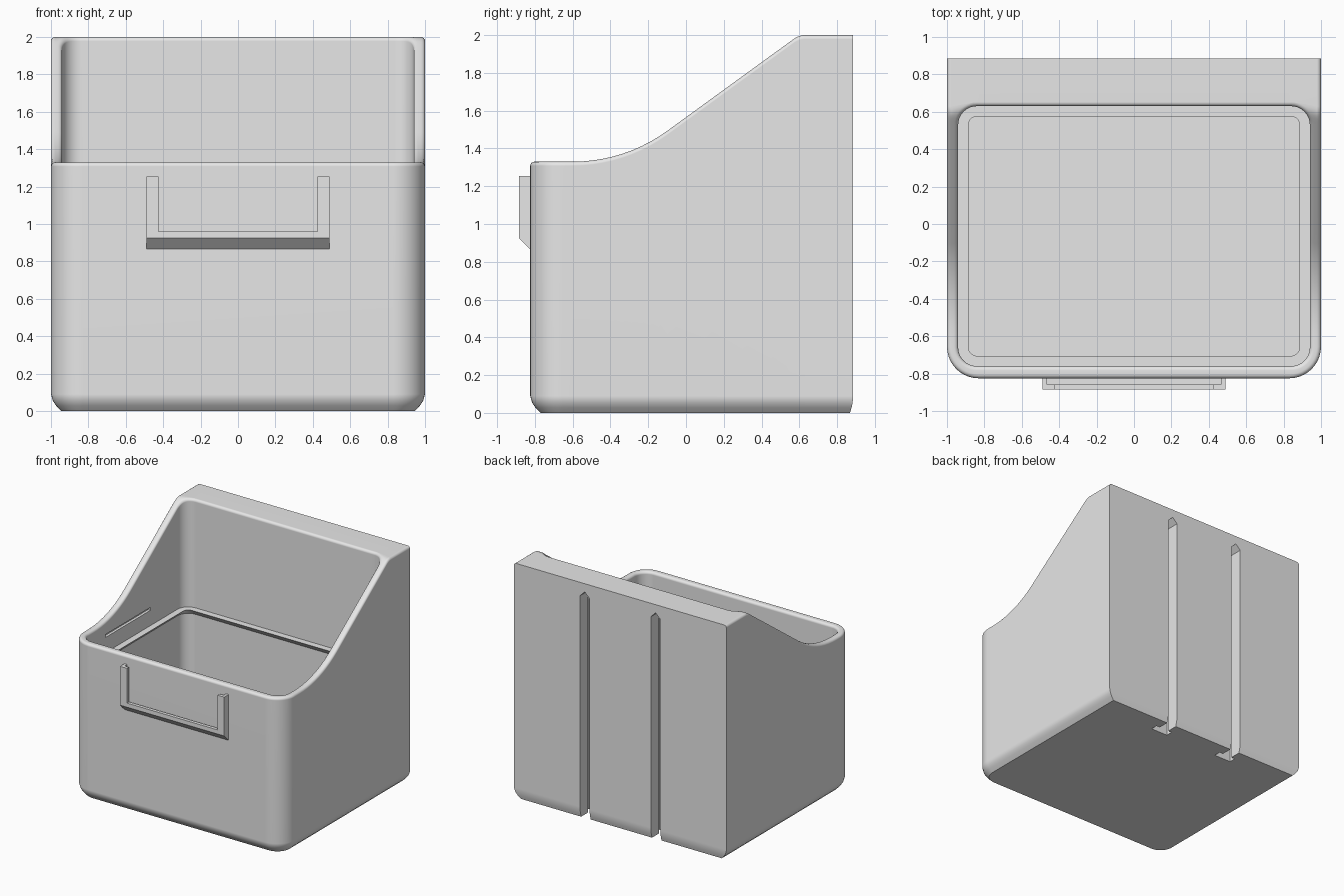
import bpy
import bmesh
from math import sin, cos, pi, radians

if "Cube" in bpy.data.objects:
    bpy.data.objects.remove(bpy.data.objects["Cube"], do_unlink=True)

# One plain grey plastic
grey = bpy.data.materials.new("light_grey_plastic")
grey.use_nodes = True
grey.diffuse_color = (0.8, 0.8, 0.8, 1)
grey.node_tree.nodes["Principled BSDF"].inputs["Base Color"].default_value = (0.8, 0.8, 0.8, 1)

LOW, HIGH = 1.33, 2.0            # rim heights at front and back
CURVE_Y, CURVE_R, TILT = -0.6, 0.85, radians(36)
SLOPE = sin(TILT) / cos(TILT)
LINE_Y = CURVE_Y + CURVE_R * sin(TILT)
LINE_Z = LOW + CURVE_R * (1 - cos(TILT))
KNEE_Y = LINE_Y + (HIGH - LINE_Z) / SLOPE
KNEE = 0.03
FRONT, BACK = -0.825, 0.885
WALL_BACK = 0.63


def rim_height(y):
    """Side profile: flat, concave sweep, straight ramp, soft knee, flat."""
    d = y - KNEE_Y
    if y <= CURVE_Y:
        return LOW
    if y <= LINE_Y:
        return LOW + CURVE_R - (CURVE_R ** 2 - (y - CURVE_Y) ** 2) ** 0.5
    if d <= -KNEE:
        return HIGH + SLOPE * d
    if d < KNEE:
        return HIGH - SLOPE * (KNEE - d) ** 2 / (4 * KNEE)
    return HIGH


SIDE_YS = [CURVE_Y + CURVE_R * sin(TILT * i / 10) for i in range(11)] + [0.1, 0.3, 0.45]
QUARTER = [pi / 2 * i / 10 for i in range(11)]


def mirrored(half):
    return half + [(-x, y) for x, y in reversed(half)]


def front_and_side(hx, y0, r):
    arc = [(hx - r + r * sin(a), y0 + r - r * cos(a)) for a in QUARTER]
    return arc + [(hx, y) for y in SIDE_YS]


def outer_plan(inset, back_inset=0.0):
    half = front_and_side(1 - inset, FRONT + inset, 0.17 - inset)
    half += [(1 - inset, WALL_BACK - 0.1 + 0.1 * sin(a)) for a in QUARTER]
    half.append((1 - inset, BACK - back_inset))
    return mirrored(half)


def inner_plan(grow):
    hx, r, back = 0.94 + grow, 0.1 + grow, WALL_BACK + grow
    half = front_and_side(hx, -0.76 - grow, r)
    half += [(hx - r + r * cos(a), back - r + r * sin(a)) for a in QUARTER]
    half.append((hx - r - 0.05, back))
    return mirrored(half)


def at_height(plan, z):
    return [(x, y, z) for x, y in plan]


def under_rim(plan, drop):
    return [(x, y, rim_height(y) - drop) for x, y in plan]


def loft(name, rings):
    """Skin a stack of equal-length rings and cap both ends."""
    bm = bmesh.new()
    loops = [[bm.verts.new(co) for co in ring] for ring in rings]
    n = len(loops[0])
    for a, b in zip(loops, loops[1:]):
        for i in range(n):
            j = (i + 1) % n
            bm.faces.new((a[i], a[j], b[j], b[i]))
    bm.faces.new(loops[0])
    bm.faces.new(loops[-1])
    bmesh.ops.recalc_face_normals(bm, faces=bm.faces)
    mesh = bpy.data.meshes.new(name)
    bm.to_mesh(mesh)
    bm.free()
    obj = bpy.data.objects.new(name, mesh)
    bpy.context.collection.objects.link(obj)
    mesh.materials.append(grey)
    return obj


def prism(name, profile, axis, lo, hi):
    """Extrude a 2D profile along the given axis."""
    def ring(t):
        return [tuple(p[:axis]) + (t,) + tuple(p[axis:]) for p in profile]
    return loft(name, [ring(lo), ring(hi)])


def rectangle(a0, b0, a1, b1):
    return [(a0, b0), (a1, b0), (a1, b1), (a0, b1)]


def cut(obj, cutters):
    bpy.context.view_layer.objects.active = obj
    for c in cutters:
        c.hide_render = True
        mod = obj.modifiers.new("cut", 'BOOLEAN')
        mod.operation, mod.solver, mod.object = 'DIFFERENCE', 'EXACT', c
        bpy.ops.object.modifier_apply(modifier=mod.name)
        bpy.data.objects.remove(c, do_unlink=True)


def smooth(obj):
    bpy.ops.object.select_all(action='DESELECT')
    obj.select_set(True)
    bpy.context.view_layer.objects.active = obj
    bpy.ops.object.shade_smooth_by_angle(angle=radians(35))
    mod = obj.modifiers.new("even_shading", 'WEIGHTED_NORMAL')
    mod.keep_sharp = True


# Bin: outside wall, rounded rim, inside wall with a ledge, floor
ROUND = 0.022
STEPS = [pi / 2 * i / 4 for i in range(5)]
rings = [at_height(outer_plan(i, i * 0.3), z)
         for i, z in ((0.055, 0), (0.028, 0.028), (0.01, 0.055), (0, 0.09))]
rings += [under_rim(outer_plan(ROUND * (1 - cos(a))), ROUND * (1 - sin(a))) for a in STEPS]
rings += [under_rim(inner_plan(ROUND * (1 - cos(a))), ROUND * (1 - sin(a))) for a in reversed(STEPS)]
rings += [at_height(inner_plan(g), z)
          for g, z in ((0, 1.08), (-0.055, 1.08), (0, 1.025), (0, 0.065))]
bin_body = loft("bin_body", rings)

# Hanging slots in the back: narrow neck with a wider channel behind it
cutters = []
for x in (-1 / 3, 1 / 3):
    for half, y0, y1 in ((0.045, BACK - 0.12, BACK + 0.1), (0.08, BACK - 0.17, BACK - 0.11)):
        shape = [(x - half, -0.1), (x + half, -0.1), (x + half, 1.93 - half),
                 (x, 1.93), (x - half, 1.93 - half)]
        cutters.append(prism("slot_cutter", shape, 1, y0, y1))

# Catch grooves in both inner side walls
cutters.append(prism("groove_cutter", rectangle(-0.962, 1.21, 0.962, 1.235), 1, -0.44, 0.165))
cut(bin_body, cutters)
smooth(bin_body)

# Label holder: open-topped frame with a sloped underside
holder = prism("label_holder", [(-0.82, 1.255), (-0.885, 1.255), (-0.885, 0.925), (-0.82, 0.86)],
               0, -0.49, 0.49)
window = prism("window_cutter", rectangle(-0.425, 0.96, 0.425, 1.4), 1, -1, -0.7)
pocket = prism("pocket_cutter", rectangle(-0.465, 0.93, 0.465, 1.4), 1, -0.857, -0.7)
cut(holder, [window, pocket])
